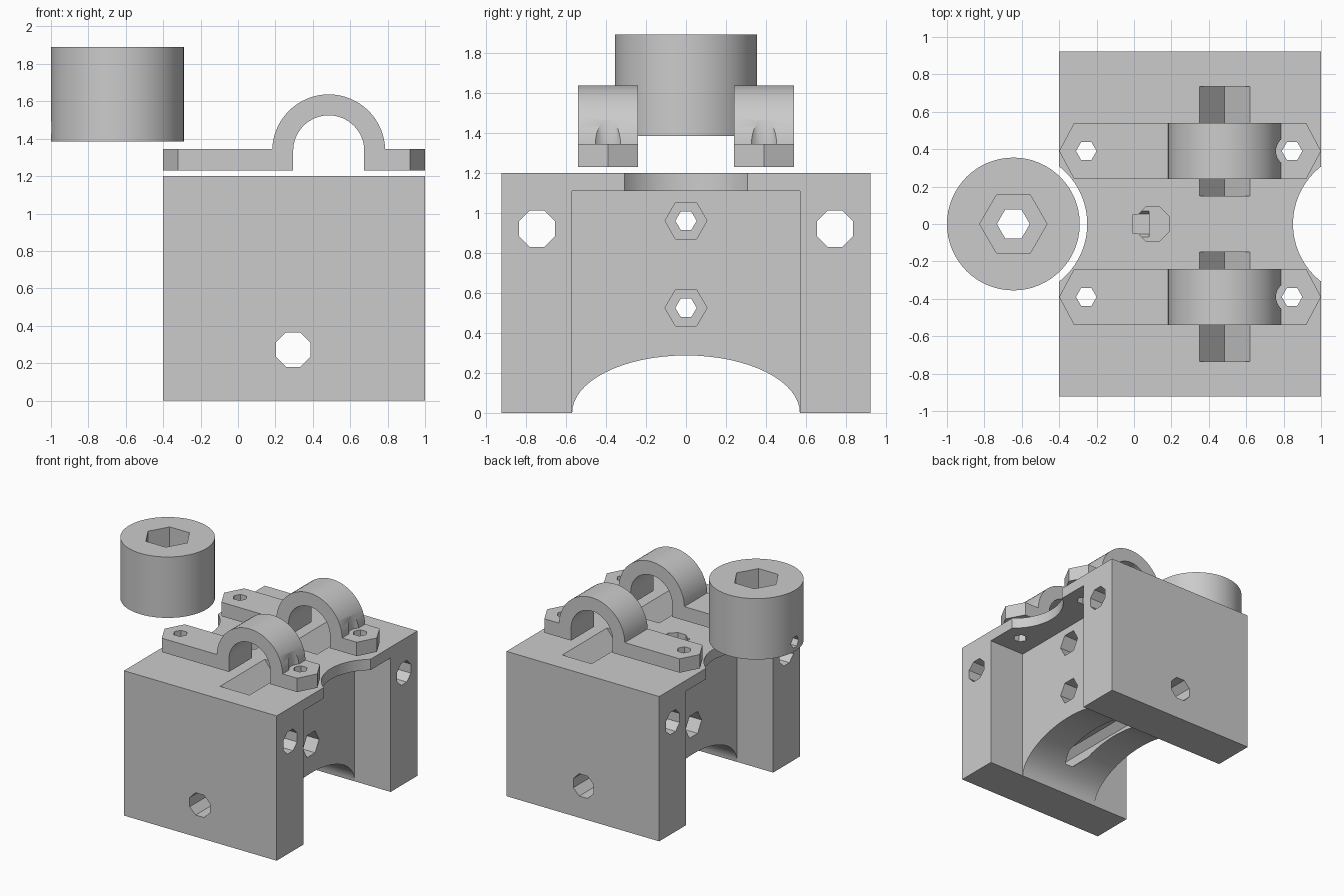
import bpy, bmesh
from math import cos, sin, pi
from mathutils import Vector

cube = bpy.data.objects.get("Cube")
if cube:
    bpy.data.objects.remove(cube, do_unlink=True)

grey = bpy.data.materials.new("plain grey")
grey.use_nodes = True
grey.diffuse_color = (0.6, 0.6, 0.6, 1)
grey.node_tree.nodes["Principled BSDF"].inputs["Base Color"].default_value = (0.6, 0.6, 0.6, 1)


def ring(cx, cy, rx, n, ry=None, turn=0.0):
    """Regular polygon or ellipse outline."""
    ry = ry or rx
    return [(cx + rx * cos(turn + 2 * pi * i / n), cy + ry * sin(turn + 2 * pi * i / n)) for i in range(n)]


def octagon(cx, cy, r):
    return ring(cx, cy, r, 8, turn=pi / 8)


def box(x0, x1, y0, y1):
    return [(x0, y0), (x1, y0), (x1, y1), (x0, y1)]


def extrude(name, outline, axis, start, end):
    """Extrude a flat outline along an axis."""
    place = {"X": lambda u, v, w: (w, u, v),
             "Y": lambda u, v, w: (u, w, v),
             "Z": lambda u, v, w: (u, v, w)}[axis]
    bm = bmesh.new()
    face = bm.faces.new([bm.verts.new(place(u, v, start)) for u, v in outline])
    moved = bmesh.ops.extrude_face_region(bm, geom=[face])["geom"]
    bmesh.ops.translate(bm, verts=[g for g in moved if isinstance(g, bmesh.types.BMVert)],
                        vec=Vector(place(0, 0, end - start)))
    bmesh.ops.recalc_face_normals(bm, faces=bm.faces)
    mesh = bpy.data.meshes.new(name)
    bm.to_mesh(mesh)
    bm.free()
    mesh.materials.append(grey)
    obj = bpy.data.objects.new(name, mesh)
    bpy.context.collection.objects.link(obj)
    return obj


def carve(obj, outline, axis, start, end, operation="DIFFERENCE"):
    """Cut an extruded outline out of a part."""
    cutter = extrude("cutter", outline, axis, start, end)
    cutter.hide_render = True
    mod = obj.modifiers.new("cut", "BOOLEAN")
    mod.operation, mod.object, mod.solver = operation, cutter, "EXACT"
    bpy.context.view_layer.objects.active = obj
    bpy.ops.object.modifier_apply(modifier=mod.name)
    bpy.data.objects.remove(cutter, do_unlink=True)


def finish(obj):
    bpy.ops.object.select_all(action="DESELECT")
    obj.select_set(True)
    bpy.context.view_layer.objects.active = obj
    bpy.ops.object.shade_smooth_by_angle(angle=pi / 6)


MID, ROD = 0.3, 0.485          # middle of the block, axis of the rod clips
BOLTS = (-0.255, 0.845)        # clip bolt positions along x
LANES = (-0.39, 0.39)          # clip positions along y

# Carriage block with a recess on both sides
block = extrude("carriage_block", box(-0.4, 1.0, -0.922, 0.922), "Z", 0, 1.2)
for s in (-1, 1):
    web, outside = MID + s * 0.37, MID + s * 0.8
    carve(block, box(-0.57, 0.57, -0.1, 1.11), "X", min(web, outside), max(web, outside))
    # round clearance in the top lip
    carve(block, ring(MID + s * 0.94, 0, 0.39, 64), "Z", 1.0, 1.3)
    # nut traps
    for z in (0.525, 0.96):
        deep = web - s * 0.15
        carve(block, ring(0, z, 0.105, 6), "X", min(deep, outside), max(deep, outside))
    # long side hole
    carve(block, octagon(s * 0.745, 0.92, 0.098), "X", -0.6, 1.2)

# Arched tunnel and cross hole
carve(block, ring(0, 0, 0.569, 64, ry=0.287), "X", -0.6, 1.2)
carve(block, octagon(0.295, 0.272, 0.1), "Y", -1.1, 1.1)

# Bolt holes through the web
for z in (0.525, 0.96):
    carve(block, ring(0, z, 0.053, 6), "X", -0.6, 1.2)

# Keyhole in the top
carve(block, octagon(0.1, 0, 0.098), "Z", 0.9, 1.3)
carve(block, box(-0.005, 0.1, -0.05, 0.05), "Z", 0.9, 1.3)

# V grooves and clip bolt holes
for y in LANES:
    s = 1 if y > 0 else -1
    groove = [(ROD - 0.135, 1.2), (ROD, 1.03), (ROD + 0.135, 1.2), (ROD + 0.135, 1.3), (ROD - 0.135, 1.3)]
    carve(block, groove, "Y", *sorted((s * 0.15, s * 0.735)))
    for x in BOLTS:
        carve(block, ring(x, y, 0.055, 6), "Z", 1.0, 1.3)
finish(block)


def arc(r, n=32):
    return [(ROD + r * cos(pi * i / n), 1.335 + r * sin(pi * i / n)) for i in range(n + 1)]


# Rod clips: an arch with pointed feet
for name, y in zip(("front_rod_clip", "back_rod_clip"), LANES):
    outer = [p for p in arc(0.302) if p[1] > 1.345]
    profile = ([(1.0, 1.23), (1.0, 1.345), (ROD + 0.302, 1.345)] + outer
               + [(ROD - 0.302, 1.345), (-0.4, 1.345), (-0.4, 1.23), (ROD - 0.19, 1.23)]
               + arc(0.19)[::-1] + [(ROD + 0.19, 1.23)])
    clip = extrude(name, profile, "Y", y - 0.15, y + 0.15)
    plan = [(-0.4, y), (-0.315, y - 0.16), (0.915, y - 0.16), (1.0, y), (0.915, y + 0.16), (-0.315, y + 0.16)]
    carve(clip, plan, "Z", 1.1, 1.8, "INTERSECT")
    for x in BOLTS:
        carve(clip, ring(x, y, 0.055, 6), "Z", 1.1, 1.5)
    # bolt head clearance
    carve(clip, ring(BOLTS[1], y, 0.086, 32), "Z", 1.345, 1.8)
    finish(clip)

# Round knob with a hexagonal socket and a set screw hole
knob = extrude("round_knob", ring(-0.645, 0, 0.355, 64), "Z", 1.385, 1.89)
carve(knob, ring(-0.645, 0, 0.18, 6), "Z", 1.64, 2.0)
carve(knob, ring(-0.645, 0, 0.088, 6), "Z", 1.2, 2.0)
carve(knob, ring(0, 1.46, 0.05, 6), "X", -1.1, -0.645)
finish(knob)
